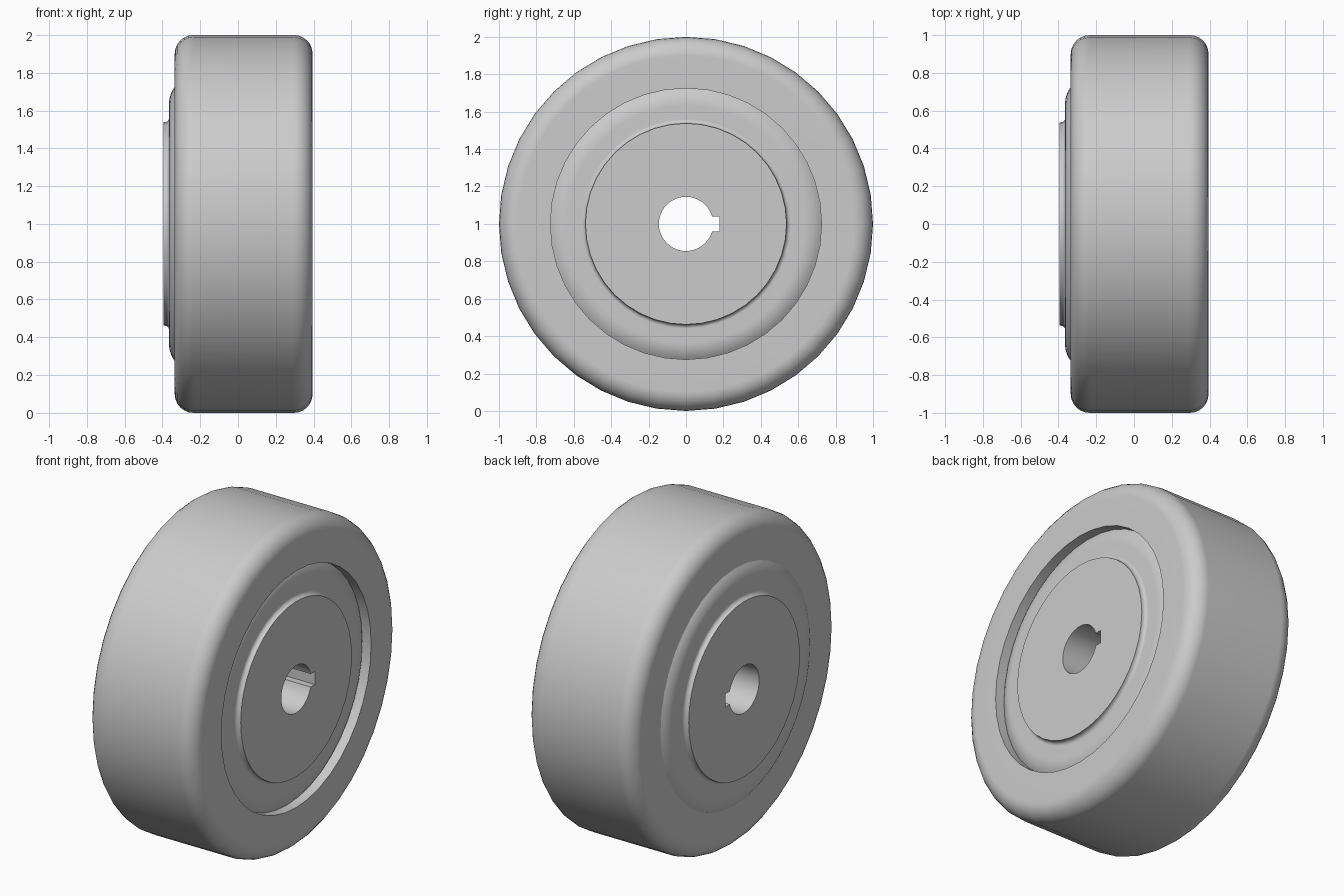
import bpy, bmesh
from math import sin, cos, radians, pi

SEGMENTS = 40
AXLE_Z = 1.0

if "Cube" in bpy.data.objects:
    bpy.data.objects.remove(bpy.data.objects["Cube"], do_unlink=True)

grey = bpy.data.materials.new("light grey")
grey.use_nodes = True
colour = (0.6, 0.6, 0.6, 1)
grey.diffuse_color = colour
grey.node_tree.nodes["Principled BSDF"].inputs["Base Color"].default_value = colour


def arc(cx, cr, radius, start, end, steps=6):
    """Points (x, r) on an arc; angles in degrees from the x axis."""
    angles = [radians(start + (end - start) * i / steps) for i in range(steps + 1)]
    return [(cx + radius * cos(a), cr + radius * sin(a)) for a in angles]


def revolve(name, profile):
    """Turn a closed (x, r) profile about the wheel axis."""
    bm = bmesh.new()
    verts = [bm.verts.new((x, 0, r)) for x, r in profile]
    edges = [bm.edges.new((v, verts[i - 1])) for i, v in enumerate(verts)]
    bmesh.ops.spin(bm, geom=verts + edges, cent=(0, 0, 0), axis=(1, 0, 0),
                   angle=2 * pi, steps=SEGMENTS, use_merge=True)
    bmesh.ops.remove_doubles(bm, verts=bm.verts, dist=0.0001)
    bmesh.ops.recalc_face_normals(bm, faces=bm.faces)
    mesh = bpy.data.meshes.new(name)
    bm.to_mesh(mesh)
    bm.free()
    mesh.materials.append(grey)
    obj = bpy.data.objects.new(name, mesh)
    obj.location.z = AXLE_Z
    bpy.context.collection.objects.link(obj)
    return obj


def activate(obj):
    bpy.ops.object.select_all(action='DESELECT')
    obj.select_set(True)
    bpy.context.view_layer.objects.active = obj


def smooth(obj):
    activate(obj)
    bpy.ops.object.shade_smooth_by_angle(angle=radians(30))
    weighted = obj.modifiers.new("Weighted normals", 'WEIGHTED_NORMAL')
    weighted.keep_sharp = True


# Tyre: wide ring with rounded shoulders, set off to the left of the hub
left, right, bore, fillet = 0.395, -0.335, 0.725, 0.1
tyre = revolve("tyre", [(left, bore)]
               + arc(left - fillet, 1 - fillet, fillet, 0, 90)
               + arc(right + fillet, 1 - fillet, fillet, 90, 180)
               + [(right, bore)])
smooth(tyre)

# Hub: symmetrical disc with domed shoulders and a raised central boss
half = ([(0.395, 0.145), (0.395, 0.538)]
        + arc(0.387, 0.56, 0.022, 270, 180, 4)
        + arc(0.215, 0.635, 0.15, 0, 37))
hub = revolve("hub", half + [(-x, r) for x, r in reversed(half)])

# Keyway cut through the bore
bpy.ops.mesh.primitive_cube_add(size=1, location=(0, 0.09, AXLE_Z))
cutter = bpy.context.object
cutter.name = "keyway_cutter"
cutter.scale = (1, 0.18, 0.08)
cutter.hide_render = True
cut = hub.modifiers.new("Keyway", 'BOOLEAN')
cut.operation = 'DIFFERENCE'
cut.solver = 'EXACT'
cut.object = cutter
activate(hub)
bpy.ops.object.modifier_apply(modifier=cut.name)
bpy.data.objects.remove(cutter, do_unlink=True)
smooth(hub)
